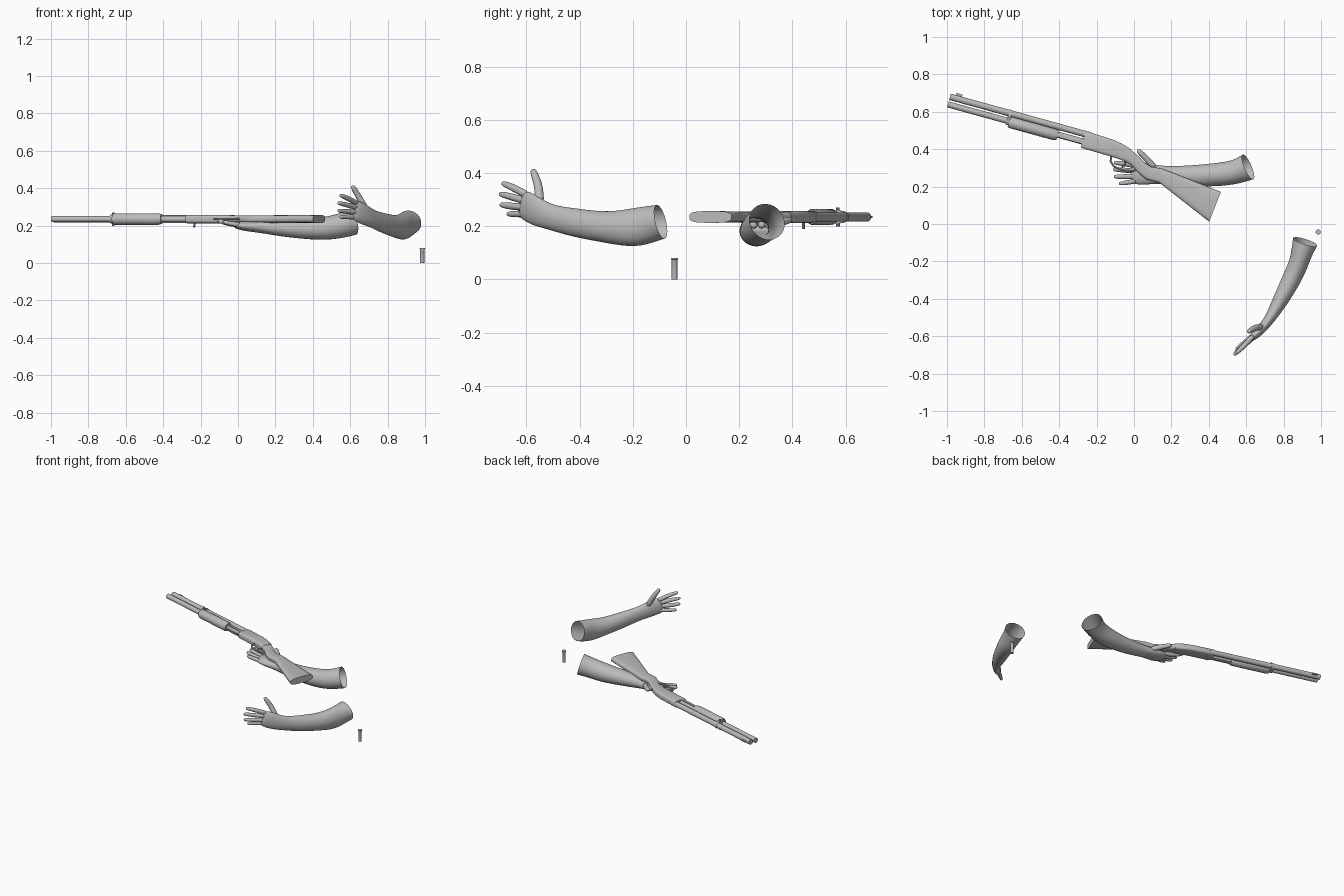
import bpy, bmesh, math
from mathutils import Vector, Matrix

cube = bpy.data.objects.get("Cube")
if cube:
    bpy.data.objects.remove(cube, do_unlink=True)

grey = bpy.data.materials.new("plain grey")
grey.use_nodes = True
grey.diffuse_color = (0.5, 0.5, 0.5, 1)
grey.node_tree.nodes["Principled BSDF"].inputs["Base Color"].default_value = (0.5, 0.5, 0.5, 1)

# The gun lies on its side: local x runs muzzle to butt, y is its top
GUN = Matrix.Translation((-0.984, 0.68, 0.235)) @ Matrix.Rotation(math.radians(-15.4), 4, "Z")


def finish(name, bm, matrix=None, subdiv=0, angle=35):
    bmesh.ops.recalc_face_normals(bm, faces=bm.faces[:])
    mesh = bpy.data.meshes.new(name)
    bm.to_mesh(mesh)
    bm.free()
    mesh.materials.append(grey)
    ob = bpy.data.objects.new(name, mesh)
    bpy.context.collection.objects.link(ob)
    if matrix:
        ob.matrix_world = matrix
    if subdiv:
        mod = ob.modifiers.new("Smooth", "SUBSURF")
        mod.levels = mod.render_levels = subdiv
    for other in bpy.context.selected_objects:
        other.select_set(False)
    bpy.context.view_layer.objects.active = ob
    ob.select_set(True)
    bpy.ops.object.shade_smooth_by_angle(angle=math.radians(angle))
    return ob


def loft(bm, rings, sides=16, cap_start=True, cap_end=True):
    """Skin superellipse rings given as (centre, half axis, half axis, power)."""
    loops = []
    for c, a, b, p in rings:
        loop = []
        for i in range(sides):
            t = math.tau * (i + 0.5) / sides
            co, si = math.cos(t), math.sin(t)
            q = 2 / p
            loop.append(bm.verts.new(c + a * math.copysign(abs(co) ** q, co)
                                     + b * math.copysign(abs(si) ** q, si)))
        loops.append(loop)
    for l0, l1 in zip(loops, loops[1:]):
        for i in range(sides):
            j = (i + 1) % sides
            bm.faces.new((l0[i], l0[j], l1[j], l1[i]))
    if cap_start:
        bm.faces.new(loops[0])
    if cap_end:
        bm.faces.new(loops[-1])


def path_rings(points, sizes, hint):
    """Rings square to a path; the first half axis follows the hint."""
    pts = [Vector(p) for p in points]
    rings = []
    for i, p in enumerate(pts):
        f = (pts[min(i + 1, len(pts) - 1)] - pts[max(i - 1, 0)]).normalized()
        t = (Vector(hint) - f * f.dot(Vector(hint))).normalized()
        rings.append((p, t * sizes[i][0], f.cross(t) * sizes[i][1], 2))
    return rings


def tube(name, points, r, matrix=GUN, sides=16):
    bm = bmesh.new()
    loft(bm, path_rings(points, [(r, r)] * len(points), (0, 0, 1)), sides)
    return finish(name, bm, matrix)


def slab(name, stations, power):
    """Gun body part from (top point, bottom point, half thickness)."""
    bm = bmesh.new()
    rings = []
    for top, bottom, half in stations:
        top, bottom = Vector((*top, 0)), Vector((*bottom, 0))
        rings.append(((top + bottom) / 2, (top - bottom) / 2, Vector((0, 0, half)), power))
    loft(bm, rings, 28)
    return finish(name, bm, GUN)


def box(name, centre, size):
    bm = bmesh.new()
    bmesh.ops.create_cube(bm, size=1)
    bmesh.ops.scale(bm, vec=size, verts=bm.verts)
    bmesh.ops.translate(bm, vec=centre, verts=bm.verts)
    return finish(name, bm, GUN)


def arm(name, stations, digits, thumb):
    """Hollow forearm and palm with tapered digits."""
    bm = bmesh.new()
    loft(bm, path_rings([s[0] for s in stations], [s[1] for s in stations], thumb),
         14, cap_start=False)
    for base, mid, tip, r in digits:
        base, mid, tip = Vector(base), Vector(mid), Vector(tip)
        pts = [base, (base + mid) / 2, mid, mid.lerp(tip, 0.8), tip]
        sizes = [(r * k, r * k) for k in (1.15, 1.08, 1.05, 0.9, 0.5)]
        loft(bm, path_rings(pts, sizes, (0.3, 0.2, 1)), 8)
    return finish(name, bm, subdiv=2, angle=80)


# Barrel, magazine and sight
tube("barrel", [(0, 0, 0), (0.78, 0, 0)], 0.0175, sides=24)
tube("magazine_tube", [(0, -0.042, 0), (0.78, -0.042, 0)], 0.0165, sides=24)
box("front_sight", (0.045, 0.021, 0), (0.035, 0.016, 0.008))
slab("barrel_clamp", [((0.325, 0.02), (0.325, -0.064), 0.024),
                      ((0.345, 0.02), (0.345, -0.064), 0.024)], 2.4)
tube("clamp_pin", [(0.335, -0.02, -0.036), (0.335, -0.021, 0.036)], 0.007, sides=10)

# Sliding fore-end with its two action bars
bm = bmesh.new()
profile = [(0.34, 0.027), (0.35, 0.031), (0.59, 0.031), (0.61, 0.026)]
loft(bm, path_rings([(x, -0.046, 0) for x, r in profile], [(r, r) for x, r in profile], (0, 0, 1)), 24)
finish("fore_end", bm, GUN)
for side, label in ((1, "left"), (-1, "right")):
    box("action_bar_" + label, (0.68, -0.047, side * 0.019), (0.18, 0.016, 0.005))

# Receiver with bolt handle, trigger and guard
slab("receiver", [((0.747, 0.014), (0.747, -0.075), 0.021),
                  ((0.753, 0.016), (0.753, -0.077), 0.023),
                  ((0.9, 0.011), (0.9, -0.079), 0.023),
                  ((0.96, 0.001), (0.96, -0.081), 0.023),
                  ((1.01, -0.015), (1.0, -0.085), 0.021)], 4)
tube("bolt_handle", [(0.79, -0.03, -0.018), (0.785, -0.031, -0.045)], 0.006, sides=10)
tube("trigger_guard", [(0.915, -0.07, 0), (0.92, -0.105, 0), (0.945, -0.127, 0),
                       (1.0, -0.132, 0), (1.05, -0.122, 0), (1.075, -0.09, 0)], 0.006, sides=8)
tube("trigger", [(0.99, -0.075, 0), (1.0, -0.1, 0), (0.985, -0.118, 0)], 0.005, sides=8)

# Stock from the wrist to the slanted butt
slab("stock", [((0.99, -0.01), (0.99, -0.083), 0.020),
               ((1.05, -0.035), (1.03, -0.093), 0.019),
               ((1.1, -0.064), (1.08, -0.125), 0.019),
               ((1.135, -0.075), (1.13, -0.147), 0.019),
               ((1.19, -0.069), (1.2, -0.145), 0.020),
               ((1.36, -0.086), (1.36, -0.212), 0.021),
               ((1.532, -0.105), (1.513, -0.276), 0.022)], 3.2)

# Right arm under the gun, palm up
arm("right_arm",
    [((0.61, 0.305, 0.217), (0.074, 0.072)),
     ((0.545, 0.277, 0.197), (0.066, 0.067)),
     ((0.46, 0.265, 0.183), (0.065, 0.064)),
     ((0.35, 0.258, 0.181), (0.060, 0.054)),
     ((0.22, 0.258, 0.187), (0.052, 0.045)),
     ((0.13, 0.265, 0.193), (0.048, 0.034)),
     ((0.06, 0.268, 0.195), (0.062, 0.028)),
     ((0, 0.27, 0.2), (0.058, 0.022)),
     ((-0.02, 0.27, 0.204), (0.046, 0.014))],
    [((0.01, 0.312, 0.204), (-0.05, 0.322, 0.213), (-0.108, 0.328, 0.228), 0.014),
     ((0.01, 0.283, 0.203), (-0.055, 0.288, 0.212), (-0.112, 0.292, 0.227), 0.014),
     ((0.01, 0.255, 0.203), (-0.05, 0.253, 0.211), (-0.108, 0.253, 0.225), 0.014),
     ((0.01, 0.23, 0.204), (-0.035, 0.222, 0.21), (-0.08, 0.215, 0.22), 0.013),
     ((0.11, 0.3, 0.203), (0.065, 0.352, 0.215), (0.018, 0.396, 0.226), 0.017)],
    (0, 1, 0))

# Left arm, thumb up and fingers spread
arm("left_arm",
    [((0.915, -0.095, 0.217), (0.067, 0.07)),
     ((0.893, -0.165, 0.2), (0.075, 0.056)),
     ((0.878, -0.22, 0.193), (0.073, 0.054)),
     ((0.835, -0.31, 0.196), (0.058, 0.052)),
     ((0.777, -0.42, 0.214), (0.056, 0.042)),
     ((0.725, -0.51, 0.233), (0.047, 0.028)),
     ((0.68, -0.565, 0.256), (0.057, 0.026)),
     ((0.635, -0.605, 0.28), (0.058, 0.021)),
     ((0.618, -0.618, 0.285), (0.046, 0.013))],
    [((0.64, -0.595, 0.316), (0.59, -0.65, 0.345), (0.545, -0.692, 0.363), 0.014),
     ((0.64, -0.6, 0.295), (0.585, -0.655, 0.31), (0.533, -0.701, 0.322), 0.014),
     ((0.64, -0.6, 0.271), (0.585, -0.652, 0.275), (0.533, -0.699, 0.281), 0.014),
     ((0.64, -0.593, 0.247), (0.59, -0.634, 0.246), (0.543, -0.672, 0.246), 0.013),
     ((0.685, -0.55, 0.285), (0.645, -0.555, 0.355), (0.61, -0.577, 0.414), 0.017)],
    (0, 0, 1))

# Spent shell standing on end with a rim at the top
bm = bmesh.new()
outline = [(0, 0.011), (0.066, 0.011), (0.068, 0.012), (0.074, 0.012), (0.075, 0.014), (0.08, 0.014)]
loft(bm, path_rings([(0.985, -0.043, z) for z, r in outline], [(r, r) for z, r in outline], (1, 0, 0)), 20)
finish("shell", bm)
